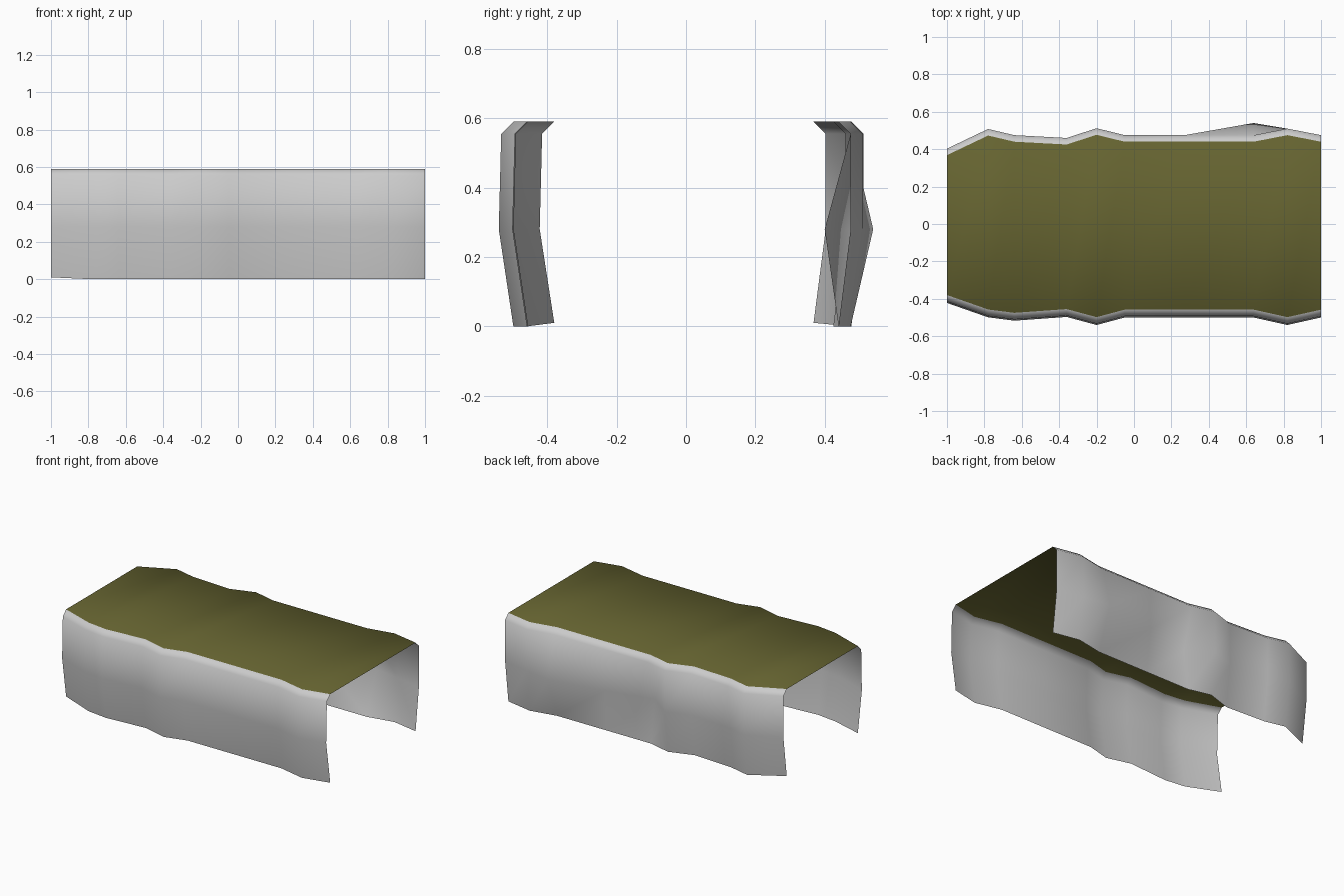
import bpy
import bmesh

if "Cube" in bpy.data.objects:
    bpy.data.objects.remove(bpy.data.objects["Cube"], do_unlink=True)


def flat_material(name, rgb):
    mat = bpy.data.materials.new(name)
    mat.use_nodes = True
    mat.diffuse_color = (*rgb, 1)
    bsdf = mat.node_tree.nodes["Principled BSDF"]
    bsdf.inputs["Base Color"].default_value = (*rgb, 1)
    return mat


# Stations along the length, with the roof edge on the front and back
stations = [-1, -0.78, -0.64, -0.36, -0.2, -0.05, 0.27, 0.64, 0.82, 1]
front_edge = [0.38, 0.457, 0.475, 0.455, 0.498, 0.458, 0.458, 0.458, 0.498, 0.458]
back_edge = [0.368, 0.473, 0.44, 0.425, 0.477, 0.44, 0.44, 0.44, 0.475, 0.44]

# Wall profile from hem to roof edge: outward offset and height
wall = [(0, 0), (0.042, 0.28), (0.035, 0.555), (0, 0.59)]
# Dent and bulge on the middle row of the back wall
back_mid = {-0.05: 0.40, 0.64: 0.54}


def section(x, front, back):
    """Points across the shell, front hem over the roof to back hem."""
    lift = 0.01 if x == -1 else 0
    points = [(x, -front - out, max(z, lift)) for out, z in wall]
    for row in (3, 2, 1, 0):
        out, z = wall[row]
        y = back + min(out, 0.035)
        if row == 1:
            y = back_mid.get(x, y)
        points.append((x, y, max(z, lift)))
    return points


# One continuous open shell: walls, bevelled rims and roof
bm = bmesh.new()
rows = [[bm.verts.new(p) for p in section(*s)]
        for s in zip(stations, front_edge, back_edge)]
for a, b in zip(rows, rows[1:]):
    for j in range(len(a) - 1):
        if j == 6:
            # The lower back wall is split so the bulge runs down to the hem
            bm.faces.new((a[j], b[j], b[j + 1]))
            bm.faces.new((a[j], b[j + 1], a[j + 1]))
        else:
            face = bm.faces.new((a[j], b[j], b[j + 1], a[j + 1]))
            face.material_index = 1 if j == 3 else 0
for face in bm.faces:
    face.smooth = True
bm.normal_update()

mesh = bpy.data.meshes.new("cover_shell")
bm.to_mesh(mesh)
bm.free()
mesh.materials.append(flat_material("light grey", (0.6, 0.6, 0.6)))
mesh.materials.append(flat_material("olive green", (0.13, 0.125, 0.03)))
shell = bpy.data.objects.new("cover_shell", mesh)
bpy.context.collection.objects.link(shell)
